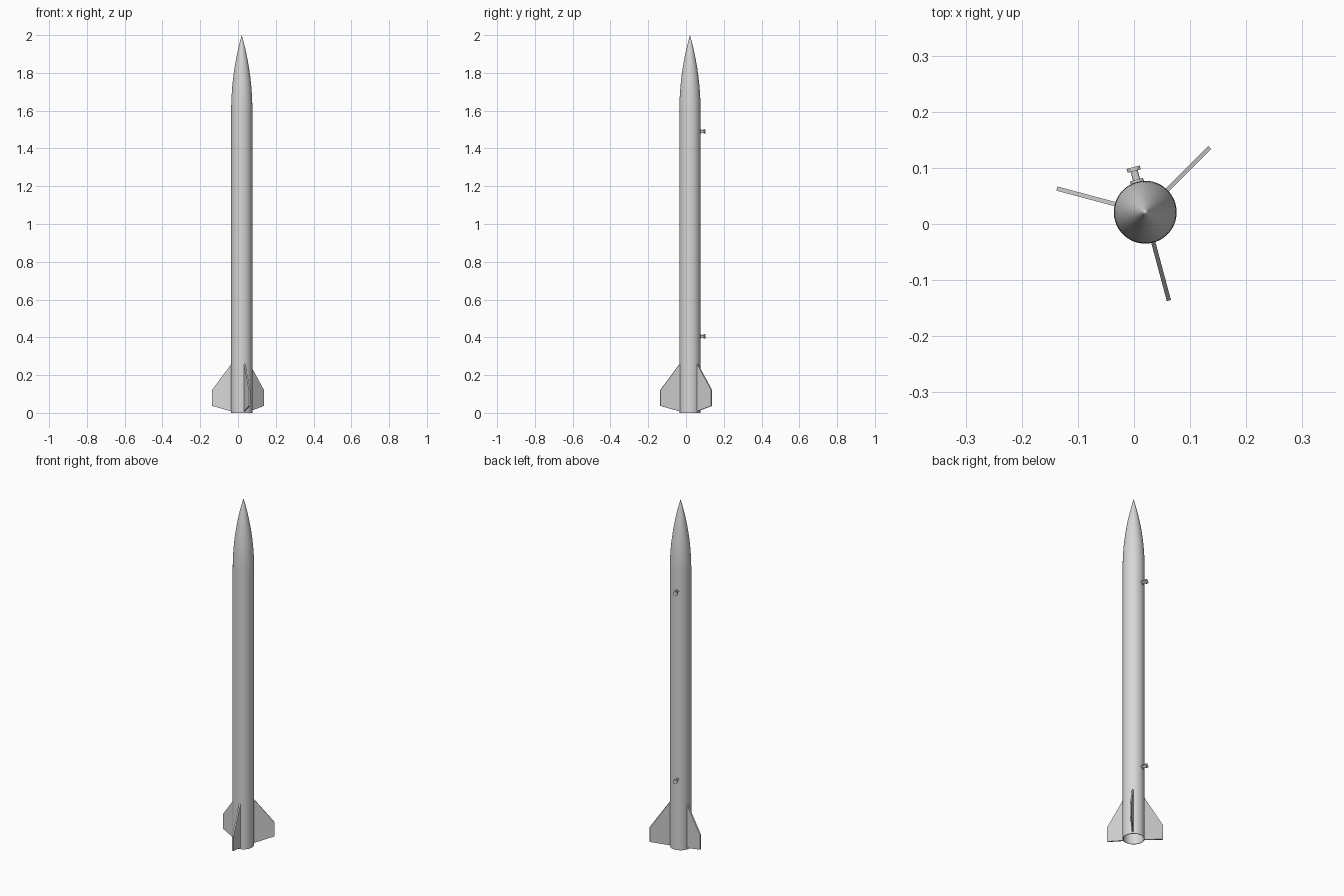
import bpy, math
from mathutils import Matrix, Vector

cube = bpy.data.objects.get("Cube")
if cube:
    bpy.data.objects.remove(cube)

AXIS = Vector((0.02, 0.021, 0))   # centre line of the rocket
R = 0.056                         # body radius
NOSE_Z, TOP_Z = 1.6, 2.0

grey = bpy.data.materials.new("light grey")
grey.use_nodes = True
colour = (0.68, 0.68, 0.68, 1)
grey.diffuse_color = colour
grey.node_tree.nodes["Principled BSDF"].inputs["Base Color"].default_value = colour


def make(name, verts, faces, matrix, smooth=True):
    mesh = bpy.data.meshes.new(name)
    mesh.from_pydata(verts, [], faces)
    mesh.materials.append(grey)
    obj = bpy.data.objects.new(name, mesh)
    bpy.context.collection.objects.link(obj)
    obj.matrix_world = matrix
    if smooth:
        bpy.ops.object.select_all(action='DESELECT')
        obj.select_set(True)
        bpy.context.view_layer.objects.active = obj
        bpy.ops.object.shade_smooth_by_angle(angle=math.radians(30))
    return obj


def lathe(name, profile, matrix, n=64):
    """Spin (radius, height) points about local z; zero radius makes a pole."""
    verts, rings, faces = [], [], []
    for r, z in profile:
        count = n if r > 0 else 1
        rings.append([len(verts) + i % count for i in range(n)])
        for i in range(count):
            a = math.tau * i / n
            verts.append((r * math.cos(a), r * math.sin(a), z))
    for low, high in zip(rings, rings[1:]):
        for i in range(n):
            j = (i + 1) % n
            quad = [low[i], low[j], high[j], high[i]]
            faces.append(tuple(dict.fromkeys(quad)))
    return make(name, verts, faces, matrix)


centre = Matrix.Translation(AXIS)

# Hollow body tube, open at the tail
wall = R - 0.003
lathe("body_tube", [(0, NOSE_Z - 0.05), (wall, NOSE_Z - 0.05), (wall, 0),
                    (R, 0), (R, NOSE_Z)], centre)

# Nose cone: tangent ogive
length = TOP_Z - NOSE_Z
rho = (R * R + length * length) / (2 * R)
steps = 24
nose = [(0, NOSE_Z)]
for i in range(steps):
    h = length * i / steps
    nose.append((math.sqrt(rho * rho - h * h) + R - rho, NOSE_Z + h))
nose.append((0, TOP_Z))
lathe("nose_cone", nose, centre)

# Three swept fins
outline = [(R - 0.002, 0.008), (0.163, 0.037), (0.163, 0.12), (R - 0.002, 0.262)]
half = 0.0038
fin_faces = [(0, 1, 2, 3), (7, 6, 5, 4)]
fin_faces += [(i, i + 4, (i + 1) % 4 + 4, (i + 1) % 4) for i in range(4)]
for k in range(3):
    turn = centre @ Matrix.Rotation(math.radians(45 + 120 * k), 4, 'Z')
    verts = [(r, side, z) for side in (-half, half) for r, z in outline]
    make(f"fin_{k + 1}", verts, fin_faces, turn, smooth=False)

# Two launch rail buttons: flange, stem and outer flange
button = [(0, 0), (0.012, 0), (0.012, 0.006), (0.0065, 0.006),
          (0.0065, 0.022), (0.012, 0.022), (0.012, 0.029), (0, 0.029)]
for name, z in (("lower_rail_button", 0.405), ("upper_rail_button", 1.49)):
    place = (Matrix.Translation(AXIS + Vector((0, 0, z)))
             @ Matrix.Rotation(math.radians(105), 4, 'Z')
             @ Matrix.Translation((R - 0.002, 0, 0))
             @ Matrix.Rotation(math.radians(90), 4, 'Y'))
    lathe(name, button, place, 32)
